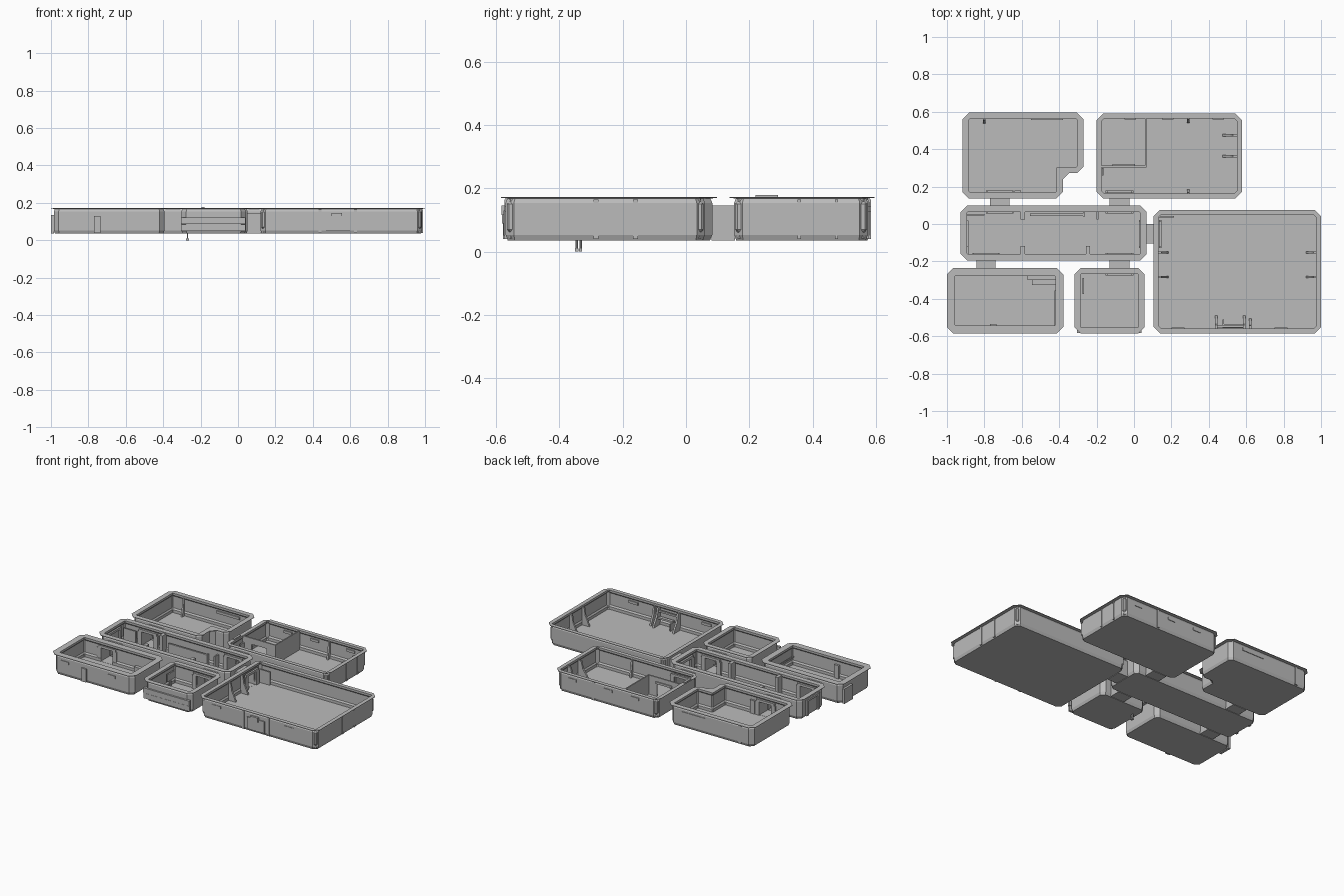
import bpy, bmesh, math
from mathutils import Vector

if "Cube" in bpy.data.objects:
    bpy.data.objects.remove(bpy.data.objects["Cube"])

def material(name, v):
    m = bpy.data.materials.new(name)
    m.diffuse_color = (v, v, v, 1)
    m.use_nodes = True
    m.node_tree.nodes["Principled BSDF"].inputs["Base Color"].default_value = m.diffuse_color
    return m
GREY = material("light_grey", 0.5)
Z0, FLOOR, TOP = 0.035, 0.041, 0.172

def finish(name, bm):
    bmesh.ops.recalc_face_normals(bm, faces=bm.faces)
    me = bpy.data.meshes.new(name)
    bm.to_mesh(me)
    bm.free()
    me.materials.append(GREY)
    ob = bpy.data.objects.new(name, me)
    bpy.context.collection.objects.link(ob)
    return ob

def box(name, x0, x1, y0, y1, z0, z1):
    bm = bmesh.new()
    bmesh.ops.create_cube(bm, size=1)
    for v in bm.verts:
        v.co = Vector((x0 + (v.co.x + .5) * (x1 - x0), y0 + (v.co.y + .5) * (y1 - y0),
                       z0 + (v.co.z + .5) * (z1 - z0)))
    return finish(name, bm)

def prism(name, pts, t):
    """Extrude a 3D polygon by vector t."""
    bm = bmesh.new()
    f = bm.faces.new([bm.verts.new(p) for p in pts])
    r = bmesh.ops.extrude_face_region(bm, geom=[f])
    for v in r["geom"]:
        if isinstance(v, bmesh.types.BMVert):
            v.co += Vector(t)
    return finish(name, bm)

def outline(poly, inset, c):
    """Inset a right-angled counter-clockwise outline and clip its corners by c."""
    out, n = [], len(poly)
    for i in range(n):
        p, a, b = (Vector(poly[(i + k) % n]) for k in (0, -1, 1))
        d1, d2 = (p - a).normalized(), (b - p).normalized()
        q = p + inset * (Vector((-d1.y, d1.x)) + Vector((-d2.y, d2.x)))
        out += [q - d1 * c, q + d2 * c]
    return out

def room(name, poly, w):
    # (inset, corner clip, height) from underside, out round the rim, in to the floor
    profile = [(.022, .022, Z0), (.015, .026, .053), (.015, .026, .154), (.021, .024, .168),
               (0, .034, .169), (0, .034, TOP), (w, .004, TOP), (w, .004, .158),
               (w - .007, .006, .150), (w - .007, .006, .070), (w, .004, .060), (w, .004, FLOOR)]
    bm = bmesh.new()
    loops = [[bm.verts.new((p.x, p.y, z)) for p in outline(poly, i, c)] for i, c, z in profile]
    for a, b in zip(loops, loops[1:]):
        for k in range(len(a)):
            j = (k + 1) % len(a)
            bm.faces.new((a[k], a[j], b[j], b[k]))
    bm.faces.new(loops[0][::-1])
    bm.faces.new(loops[-1])
    return finish(name, bm)

def rect(x0, x1, y0, y1):
    return [(x0, y0), (x1, y0), (x1, y1), (x0, y1)]

def cut(ob, *b):
    c = box("cutter", *b)
    c.hide_render = True
    m = ob.modifiers.new("door", 'BOOLEAN')
    m.operation, m.object = 'DIFFERENCE', c
    bpy.context.view_layer.objects.active = ob
    bpy.ops.object.modifier_apply(modifier=m.name)
    bpy.data.objects.remove(c)

# Rooms
A = room("back_left_room", [(-.917, .137), (-.38, .137), (-.38, .272), (-.27, .272),
                            (-.27, .595), (-.917, .595)], .034)
B = room("back_right_room", rect(-.2, .577, .137, .59), .026)
C = room("corridor", rect(-.927, .067, -.195, .098), .034)
D = room("front_left_room", rect(-1, -.378, -.585, -.235), .042)
E = room("small_room", rect(-.318, .057, -.585, -.235), .032)
F = room("large_hall", rect(.105, 1, -.585, .075), .027)

# Passages with door openings and frames
def passage(lo, hi, a, b, first, second, along_y=True):
    """lo..hi across the passage, a..b along it."""
    def bx(name, u0, u1, v0, v1, z0, z1):
        return (u0, u1, v0, v1, z0, z1) if along_y else (v0, v1, u0, u1, z0, z1)
    s, e = a - .018, b + .018
    for nm, u0, u1, z0, z1 in (("floor", lo, hi, Z0, FLOOR), ("roof", lo, hi, .139, .145),
                               ("side", lo, lo + .006, Z0, .145), ("side", hi - .006, hi, Z0, .145)):
        box("passage_" + nm, *bx(nm, u0, u1, s, e, z0, z1))
    cut(first, *bx("", lo + .008, hi - .008, a - .06, a + .01, FLOOR + .001, .132))
    cut(second, *bx("", lo + .008, hi - .008, b - .01, b + .06, FLOOR + .001, .132))
    for p0, p1 in ((a - .041, a - .028), (b + .028, b + .041)):
        for u0, u1, z0, z1 in ((lo - .022, lo + .008, FLOOR, .132), (hi - .008, hi + .022, FLOOR, .132),
                               (lo - .015, hi + .015, .132, .148)):
            box("door_frame", *bx("", u0, u1, p0, p1, z0, z1))

passage(-.77, -.665, .098, .137, C, A)
passage(-.13, -.025, .098, .137, C, B)
passage(-.842, -.74, -.235, -.195, D, C)
passage(-.13, -.025, -.235, -.195, E, C)
passage(-.105, 0, .067, .105, C, F, along_y=False)

# Curved wall braces: foot on the floor, leaning to the wall
def brace(x, y, dx, dy, depth=.055):
    prof = [(0, FLOOR), (depth, FLOOR), (depth * .8, .07), (depth * .45, .11),
            (depth * .3, .16), (0, .16)]
    side = Vector((-dy, dx, 0)) * .012
    prism("wall_brace", [Vector((x + dx * d, y + dy * d, z)) - side / 2 for d, z in prof], side)

for y in (-.153, -.283):
    brace(.13, y, 1, 0)
    brace(.975, y, -1, 0)
for y in (.475, .362):
    brace(.553, y, -1, 0, .08)
for x in (.44, .59, .622):
    brace(x, -.56, 0, 1, .07 if x < .6 else .055)
for x, y, d in ((.29, .566, -1), (.29, .16, 1), (-.8, .563, -1)):
    brace(x, y, 0, d, .025)

# Outer wall ribs
for y in (-.285, -.159):
    box("outer_rib", .98, .988, y - .008, y + .008, .04, .165)
for y in (.358, .476):
    box("outer_rib", .558, .566, y - .005, y + .005, .04, .165)
for x in (.438, .628):
    box("outer_rib", x - .008, x + .008, -.574, -.565, .04, .165)
for x in (.29,):
    box("outer_rib", x - .008, x + .008, .572, .579, .04, .165)
box("outer_rib", -.82, -.8, .575, .584, .04, .165)

# Hall details: entry plate, window plates, console and side panel
box("entry_plate", .47, .6, -.577, -.566, .05, .13)
box("entry_hatch", .5, .556, -.583, -.57, .115, .145)
box("console_shelf", .475, .59, -.556, -.535, .085, .097)
box("console_bar", .44, .59, -.553, -.541, .13, .142)
box("console_side", .472, .48, -.556, -.51, FLOOR, .09)
box("side_panel", .135, .215, .034, .042, FLOOR, .13)
for x in (.2, .75):
    box("window_plate", x, x + .07, -.573, -.566, .125, .142)
    box("window_plate", x, x + .07, -.56, -.554, .125, .142)

# Back right room: walled-off corner with a doorway, locker and windows
box("partition", .06, .068, .305, .566, FLOOR, .17)
box("partition", -.178, -.11, .303, .313, FLOOR, .17)
box("partition", .0, .068, .303, .313, FLOOR, .17)
box("partition_lintel", -.11, .0, .303, .313, .13, .17)
box("partition_trim", -.115, .005, .313, .32, .128, .142)
box("locker", -.172, -.162, .26, .3, FLOOR, .13)
for x in (-.05, .15, .42):
    box("window_plate", x, x + .06, .573, .579, .125, .142)
    box("window_plate", x, x + .06, .56, .567, .125, .142)
box("rim_plate", -.195, -.18, .22, .29, .17, .178)

# Back left room: window plates and a locker by the door
box("locker", -.64, -.605, .168, .18, FLOOR, .13)
box("window_plate", -.55, -.38, .578, .584, .125, .142)
box("window_plate", -.55, -.38, .556, .564, .125, .142)

# Corridor: stub walls, long panel, end panels
for x, y0, y1 in ((-.595, .025, .066), (-.595, -.163, -.118), (-.245, -.163, -.118)):
    box("stub_wall", x - .011, x + .011, y0, y1, FLOOR, .165)
box("long_panel", -.555, -.265, .044, .056, FLOOR, .115)
box("panel_end", -.272, -.262, .04, .066, FLOOR, .115)
box("panel_end", -.2, -.19, .025, .066, FLOOR, .13)
box("end_panel", -.892, -.8, .046, .054, FLOOR, .13)
box("end_panel", -.893, -.885, -.165, -.115, FLOOR, .13)
for y0, y1, z0, z1 in ((-.12, -.1, .04, .14), (.0, .02, .04, .14), (-.12, .02, .135, .15)):
    box("end_door_frame", -.921, -.908, y0, y1, z0, z1)
    box("end_door_frame", -.897, -.886, y0, y1, z0, z1)

# Front left room: corner counter, shelf, side hatch, wall strip
box("counter", -.57, -.42, -.3, -.277, FLOOR, .085)
box("counter_step", -.545, -.42, -.325, -.3, FLOOR, .07)
box("wall_shelf", -.426, -.42, -.555, -.355, .09, .1)
box("side_hatch", -1, -.983, -.36, -.27, Z0, .135)
box("wall_strip", -.77, -.735, -.579, -.566, .04, .13)
box("inner_strip", -.77, -.735, -.548, -.535, FLOOR, .13)
for x in (-.93, -.58):
    box("window_plate", x, x + .06, -.574, -.567, .12, .138)

# Small room: stepped front bands and twin pipes through the floor
box("front_band", -.305, .04, -.578, -.565, .05, .085)
box("front_band", -.305, .04, -.582, -.565, .088, .122)
box("wall_locker", -.275, -.266, -.375, -.29, .09, .14)
for y in (-.345, -.333):
    bm = bmesh.new()
    bmesh.ops.create_cone(bm, cap_ends=True, segments=8, radius1=.004, radius2=.004, depth=.12)
    bmesh.ops.translate(bm, verts=bm.verts, vec=(-.27, y, .066))
    finish("pipe", bm)
    box("pipe_foot", -.277, -.263, y - .005, y + .005, 0, .01)
